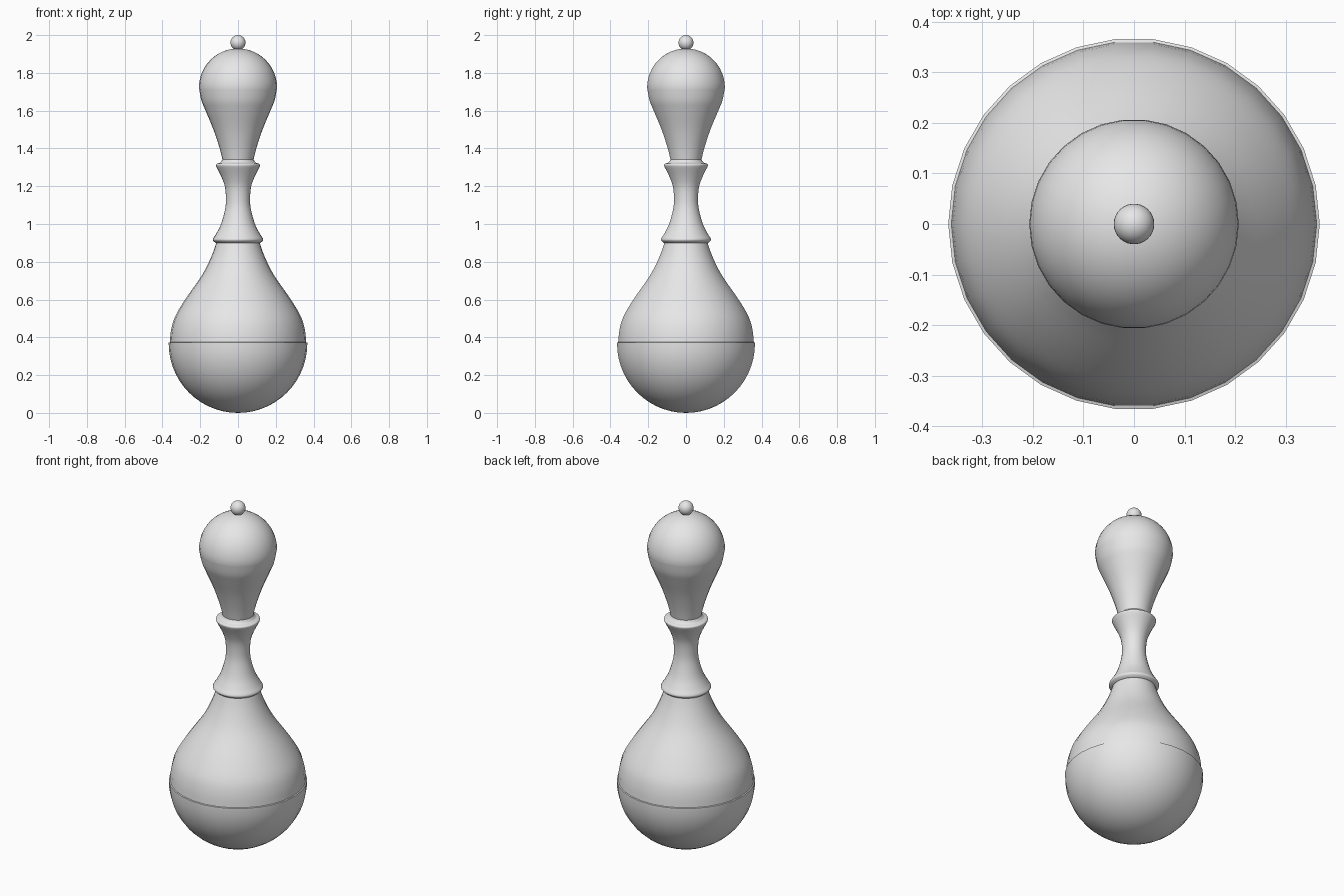
import bpy, bmesh, math

if "Cube" in bpy.data.objects:
    bpy.data.objects.remove(bpy.data.objects["Cube"])

SIDES = 30
grey = bpy.data.materials.new("plain_grey")
grey.diffuse_color = (0.8, 0.8, 0.8, 1)
grey.use_nodes = True
grey.node_tree.nodes["Principled BSDF"].inputs["Base Color"].default_value = grey.diffuse_color


def arc(cz, r, a0, a1, n):
    """Profile points (radius, z) on a circle centred on the axis; angles from the equator."""
    angles = [math.radians(a0 + (a1 - a0) * i / n) for i in range(n + 1)]
    return [(r * math.cos(a), cz + r * math.sin(a)) for a in angles]


def smooth(points, steps=4):
    """Curve running through a few (radius, z) points."""
    p = [points[0]] + points + [points[-1]]
    out = []
    for i in range(1, len(p) - 2):
        for s in range(steps):
            t = s / steps
            out.append(tuple(0.5 * (2 * b + (c - a) * t + (2 * a - 5 * b + 4 * c - d) * t * t
                                    + (3 * b - a - 3 * c + d) * t ** 3)
                             for a, b, c, d in zip(p[i - 1], p[i], p[i + 1], p[i + 2])))
    return out + [points[-1]]


def lathe(name, profile):
    """Turn a profile around the z axis."""
    bm = bmesh.new()
    rings = [[bm.verts.new((r * math.cos(2 * math.pi * k / SIDES),
                            r * math.sin(2 * math.pi * k / SIDES), z))
              for k in range(SIDES)] for r, z in profile]
    for low, high in zip(rings, rings[1:]):
        for k in range(SIDES):
            n = (k + 1) % SIDES
            bm.faces.new((low[k], low[n], high[n], high[k]))
    bmesh.ops.remove_doubles(bm, verts=bm.verts, dist=0.0001)
    mesh = bpy.data.meshes.new(name)
    bm.to_mesh(mesh)
    bm.free()
    mesh.materials.append(grey)
    ob = bpy.data.objects.new(name, mesh)
    bpy.context.collection.objects.link(ob)
    return ob


# Round bowl with a thin rim
bowl = arc(0.367, 0.367, -90, 0, 14) + [(0.367, 0.372), (0.361, 0.374)]
# Shoulder sweeping up to the waist
shoulder = smooth([(0.361, 0.374), (0.354, 0.44), (0.333, 0.51), (0.28, 0.6),
                   (0.19, 0.73), (0.14, 0.83), (0.112, 0.91)])
# Waisted neck with a flared collar at each end
neck = [(0.108, 0.9)] + smooth([(0.118, 0.9), (0.131, 0.911), (0.132, 0.923), (0.116, 0.948),
                                (0.09, 1.0), (0.068, 1.08), (0.064, 1.14), (0.07, 1.2),
                                (0.088, 1.25), (0.112, 1.298)])
collar = smooth([(0.112, 1.298), (0.117, 1.311), (0.112, 1.319), (0.096, 1.324),
                 (0.088, 1.332), (0.08, 1.345)], 3)
# Head: tapered stem ending in a dome
stem = smooth([(0.078, 1.32), (0.097, 1.4), (0.13, 1.5), (0.172, 1.6),
               (0.194, 1.655), (0.207, 1.722)])
dome = arc(1.722, 0.207, 0, 90, 12)

parts = [
    lathe("bowl", bowl),
    lathe("shoulder", shoulder),
    lathe("neck", neck + collar[1:]),
    lathe("head", stem + dome[1:]),
    lathe("top_knob", arc(1.96, 0.04, -90, 90, 16)),
]

# Smooth surfaces, crisp rims
for ob in parts:
    ob.select_set(True)
bpy.context.view_layer.objects.active = parts[0]
bpy.ops.object.shade_smooth_by_angle(angle=math.radians(40))
